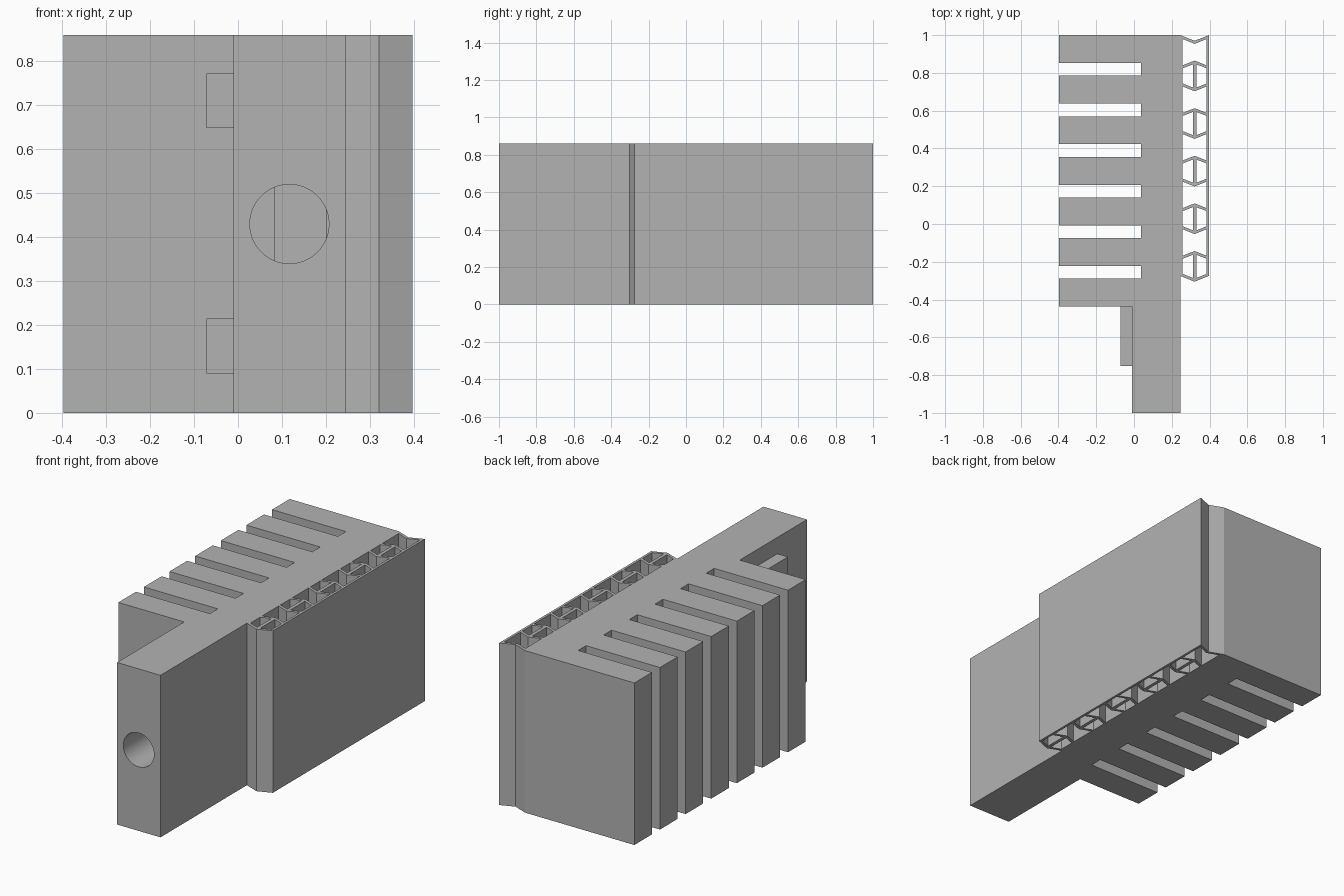
import bpy, bmesh, math

if "Cube" in bpy.data.objects:
    bpy.data.objects.remove(bpy.data.objects["Cube"])

H = 0.86                      # full height
grey = bpy.data.materials.new("plain grey")
grey.diffuse_color = (0.45, 0.45, 0.45, 1)
grey.use_nodes = True
grey.node_tree.nodes["Principled BSDF"].inputs["Base Color"].default_value = grey.diffuse_color


def prisms(name, outlines, z0=0.0, z1=H):
    """One object made of xy outlines extruded from z0 to z1."""
    bm = bmesh.new()
    for pts in outlines:
        face = bm.faces.new([bm.verts.new((x, y, z0)) for x, y in pts])
        res = bmesh.ops.extrude_face_region(bm, geom=[face])
        top = [v for v in res["geom"] if isinstance(v, bmesh.types.BMVert)]
        bmesh.ops.translate(bm, verts=top, vec=(0, 0, z1 - z0))
    bmesh.ops.recalc_face_normals(bm, faces=bm.faces)
    mesh = bpy.data.meshes.new(name)
    bm.to_mesh(mesh)
    bm.free()
    mesh.materials.append(grey)
    ob = bpy.data.objects.new(name, mesh)
    bpy.context.collection.objects.link(ob)
    return ob


def rect(x0, x1, y0, y1):
    return [(x0, y0), (x1, y0), (x1, y1), (x0, y1)]


# Finned body: comb outline with seven fins and a narrow neck
LEFT, ROOT, NECK, SIDE = -0.397, 0.037, -0.01, 0.245
PITCH, FIN = 0.2148, 0.148
outline = [(NECK, -1), (SIDE, -1), (SIDE, 1)]
for i in range(7):
    y1 = 1 - i * PITCH
    y0 = y1 - FIN
    outline += [(LEFT, y1), (LEFT, y0)]
    if i < 6:
        outline += [(ROOT, y0), (ROOT, y0 - PITCH + FIN)]
outline.append((NECK, 1 - 6 * PITCH - FIN))
body = prisms("finned_body", [outline])

# Round inlet leading into the inner chamber
bpy.ops.mesh.primitive_cylinder_add(vertices=64, radius=0.09, depth=0.7,
                                    location=(0.117, -0.79, 0.43),
                                    rotation=(math.pi / 2, 0, 0))
bore = bpy.context.object
bore.name = "bore_cutter"
bore.data.materials.append(grey)
chamber = prisms("chamber_cutter", [rect(0.083, 0.2, -0.45, 0.955)], 0.045, H - 0.045)
for cutter in (bore, chamber):
    mod = body.modifiers.new(cutter.name, "BOOLEAN")
    mod.operation = "DIFFERENCE"
    mod.solver = "EXACT"
    mod.object = cutter
    bpy.context.view_layer.objects.active = body
    bpy.ops.object.modifier_apply(modifier=mod.name)
for cutter in (bore, chamber):
    bpy.data.objects.remove(cutter)
bpy.ops.object.select_all(action="DESELECT")
body.select_set(True)
bpy.context.view_layer.objects.active = body
bpy.ops.object.shade_smooth_by_angle(angle=math.radians(30))

# Two tabs on the neck
for name, z0 in (("lower_tab", 0.09), ("upper_tab", 0.648)):
    prisms(name, [rect(-0.072, NECK, -0.752, -0.437)], z0, z0 + 0.125)

# Honeycomb panel: two skins, angled strips and centre webs
OUT, T, STRIP = 0.397, 0.013, 0.016
MID = (SIDE + OUT) / 2
SLOPE = 0.03 / (OUT - MID)
CELL = 0.252


def strip(tip, sign):
    """Angled strip; tip is its outer point, sign is the way the sides run."""
    xs = (SIDE + T, MID, OUT - T)
    ys = [tip + sign * SLOPE * abs(x - MID) for x in xs]
    return list(zip(xs, ys)) + [(x, y + sign * STRIP) for x, y in
                                zip(reversed(xs), reversed(ys))]


def skin(x0, x1):
    drop = [SLOPE * abs(x - MID) for x in (x0, x1)]
    return [(x0, -0.305 + drop[0]), (x1, -0.305 + drop[1]),
            (x1, 0.97 + drop[1]), (x0, 0.97 + drop[0])]


prisms("panel_skins", [skin(SIDE, SIDE + T), skin(OUT - T, OUT)])
strips = [strip(0.97 - STRIP, 1)]
webs = []
for k in range(5):
    high, low = 0.865 - k * CELL, 0.703 - k * CELL
    strips += [strip(high, -1), strip(low, 1)]
    webs.append(rect(MID - 0.009, MID + 0.009, low + STRIP, high - STRIP))
prisms("panel_strips", strips)
prisms("panel_webs", webs)
